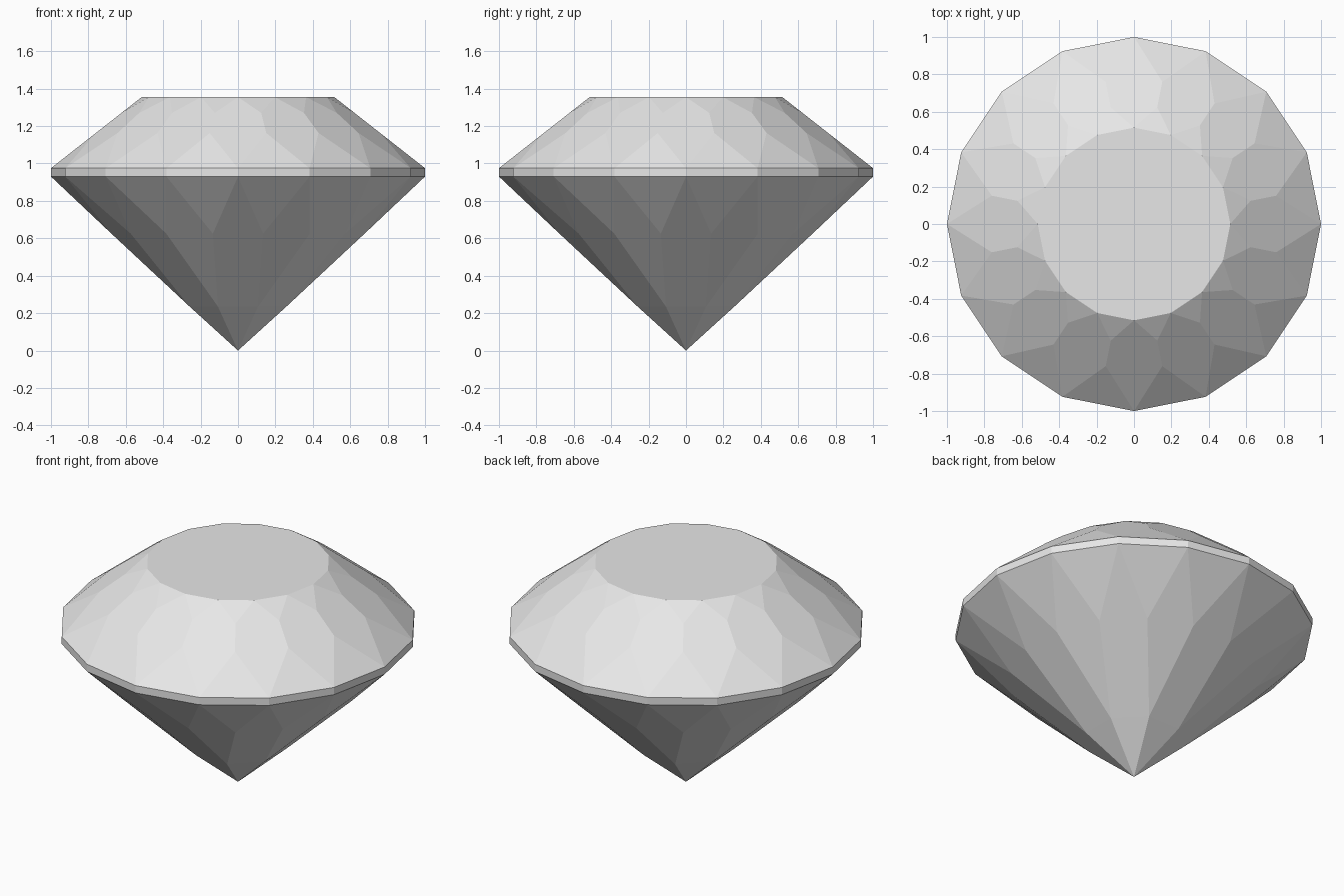
import bpy
import bmesh
from math import cos, sin, pi

if "Cube" in bpy.data.objects:
    bpy.data.objects.remove(bpy.data.objects["Cube"], do_unlink=True)

SIDES = 16
STEP = 2 * pi / SIDES
TABLE_R, TABLE_Z = 0.515, 1.355
GIRDLE_TOP, GIRDLE_BOTTOM = 0.975, 0.93

bm = bmesh.new()


def ring(radius, z, offset=0.0, stride=1):
    """Ring of vertices; offset is in steps, stride skips positions."""
    return [bm.verts.new((radius * cos((i + offset) * STEP),
                          radius * sin((i + offset) * STEP), z))
            for i in range(0, SIDES, stride)]


def on_facet(radius, z_rim, r_in, z_in):
    """Height at a half-step vertex lying on the main facet plane."""
    t = (1 - radius * cos(STEP / 2)) / (1 - r_in)
    return z_rim + t * (z_in - z_rim)


# Crown rings
table = ring(TABLE_R, TABLE_Z)
star = ring(0.635, on_facet(0.635, GIRDLE_TOP, TABLE_R, TABLE_Z), 0.5)
break_ring = ring(0.775, on_facet(0.775, GIRDLE_TOP, TABLE_R, TABLE_Z), 0.5)
rim_top = ring(1, GIRDLE_TOP)

# Pavilion rings and point
rim_low = ring(1, GIRDLE_BOTTOM)
half = ring(0.69, 0.625, 0.5)
low = ring(0.28, 0.235, 1, 2)
point = bm.verts.new((0, 0, 0))

# Flat table, then crown, girdle and upper pavilion facets
bm.faces.new(table)
for i in range(SIDES):
    n = (i + 1) % SIDES
    bm.faces.new((rim_top[i], break_ring[i], star[i],
                  table[i], star[i - 1], break_ring[i - 1]))
    bm.faces.new((table[i], star[i], table[n]))
    bm.faces.new((rim_top[i], rim_top[n], break_ring[i]))
    bm.faces.new((rim_low[i], rim_low[n], rim_top[n], rim_top[i]))
    bm.faces.new((rim_low[i], half[i], rim_low[n]))

# Eight long facets, eight kites and the pointed tip
for k in range(SIDES // 2):
    i = 2 * k
    bm.faces.new((rim_low[i], half[i - 1], low[k - 1], low[k], half[i]))
    bm.faces.new((rim_low[i + 1], half[i], low[k], half[i + 1]))
    bm.faces.new((low[k - 1], point, low[k]))

bmesh.ops.recalc_face_normals(bm, faces=bm.faces[:])
mesh = bpy.data.meshes.new("cut_gemstone")
bm.to_mesh(mesh)
bm.free()

# Plain pale grey material
grey = bpy.data.materials.new("pale_grey")
grey.use_nodes = True
colour = (0.8, 0.8, 0.8, 1)
grey.diffuse_color = colour
grey.node_tree.nodes["Principled BSDF"].inputs["Base Color"].default_value = colour
mesh.materials.append(grey)

gem = bpy.data.objects.new("cut_gemstone", mesh)
bpy.context.collection.objects.link(gem)
